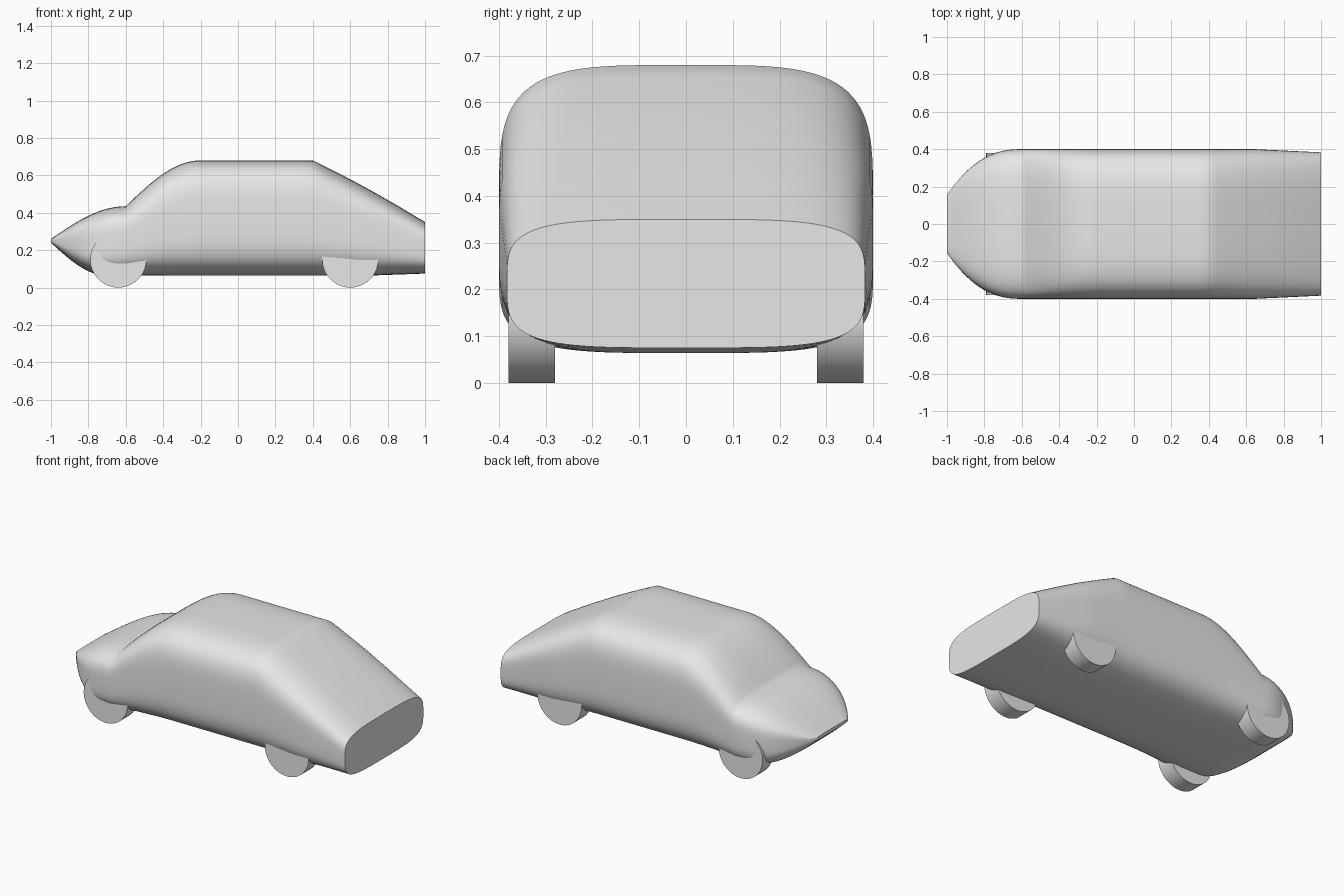
import bpy, bmesh, math

cube = bpy.data.objects.get("Cube")
if cube:
    bpy.data.objects.remove(cube, do_unlink=True)

grey = bpy.data.materials.new("plain grey")
grey.use_nodes = True
colour = (0.8, 0.8, 0.8, 1)
grey.diffuse_color = colour
grey.node_tree.nodes["Principled BSDF"].inputs["Base Color"].default_value = colour


def ease(x, x0, x1, a, b):
    """Quarter-sine rise from a to b that arrives level."""
    t = min(max((x - x0) / (x1 - x0), 0), 1)
    return a + (b - a) * math.sin(t * math.pi / 2)


def top(x):
    if x <= -0.6:
        return ease(x, -1, -0.6, 0.26, 0.435)
    if x <= 0.4:
        return ease(x, -0.6, -0.2, 0.435, 0.68)
    t = (x - 0.4) / 0.6
    return 0.68 - 0.33 * t + 0.04 * t * (1 - t)


def bottom(x):
    return ease(x, -1, -0.7, 0.24, 0.064) + 0.011 * max(0, (x - 0.7) / 0.3)


def half_width(x):
    t = min((x + 1) / 0.4, 1)
    return 0.155 + 0.245 * (1 - (1 - t) ** 2.4) - 0.017 * max(0, (x - 0.65) / 0.35)


def finish(bm, name, angle):
    bmesh.ops.recalc_face_normals(bm, faces=bm.faces)
    mesh = bpy.data.meshes.new(name)
    bm.to_mesh(mesh)
    bm.free()
    ob = bpy.data.objects.new(name, mesh)
    bpy.context.collection.objects.link(ob)
    mesh.materials.append(grey)
    bpy.ops.object.select_all(action='DESELECT')
    bpy.context.view_layer.objects.active = ob
    ob.select_set(True)
    bpy.ops.object.shade_smooth_by_angle(angle=math.radians(angle))
    return ob


# Body: rounded-box sections lofted from nose to tail
SIDES = 96
stations = [-1 + 0.025 * i for i in range(32)] + [-0.2 + 0.05 * i for i in range(25)]
bm = bmesh.new()
rings = []
for x in stations:
    x = round(x, 4)
    mid, half = (top(x) + bottom(x)) / 2, (top(x) - bottom(x)) / 2
    ring = []
    for i in range(SIDES):
        a = math.tau * i / SIDES
        c, s = math.cos(a), math.sin(a)
        y = half_width(x) * math.copysign(abs(c) ** 0.5, c)
        z = mid + half * math.copysign(abs(s) ** 0.5, s)
        ring.append(bm.verts.new((x, y, z)))
    rings.append(ring)
for r0, r1 in zip(rings, rings[1:]):
    for i in range(SIDES):
        j = (i + 1) % SIDES
        bm.faces.new((r0[i], r0[j], r1[j], r1[i]))
bm.faces.new(rings[0])
bm.faces.new(rings[-1])
finish(bm, "body", 50)

# Wheels: plain discs set into the underside
for x, end in ((-0.64, "front"), (0.6, "rear")):
    for side, label in ((-1, "near"), (1, "far")):
        bm = bmesh.new()
        bmesh.ops.create_cone(bm, cap_ends=True, segments=64, radius1=0.15,
                              radius2=0.15, depth=0.1)
        wheel = finish(bm, f"{end}_wheel_{label}", 40)
        wheel.rotation_euler.x = math.pi / 2
        wheel.location = (x, side * 0.33, 0.15)
